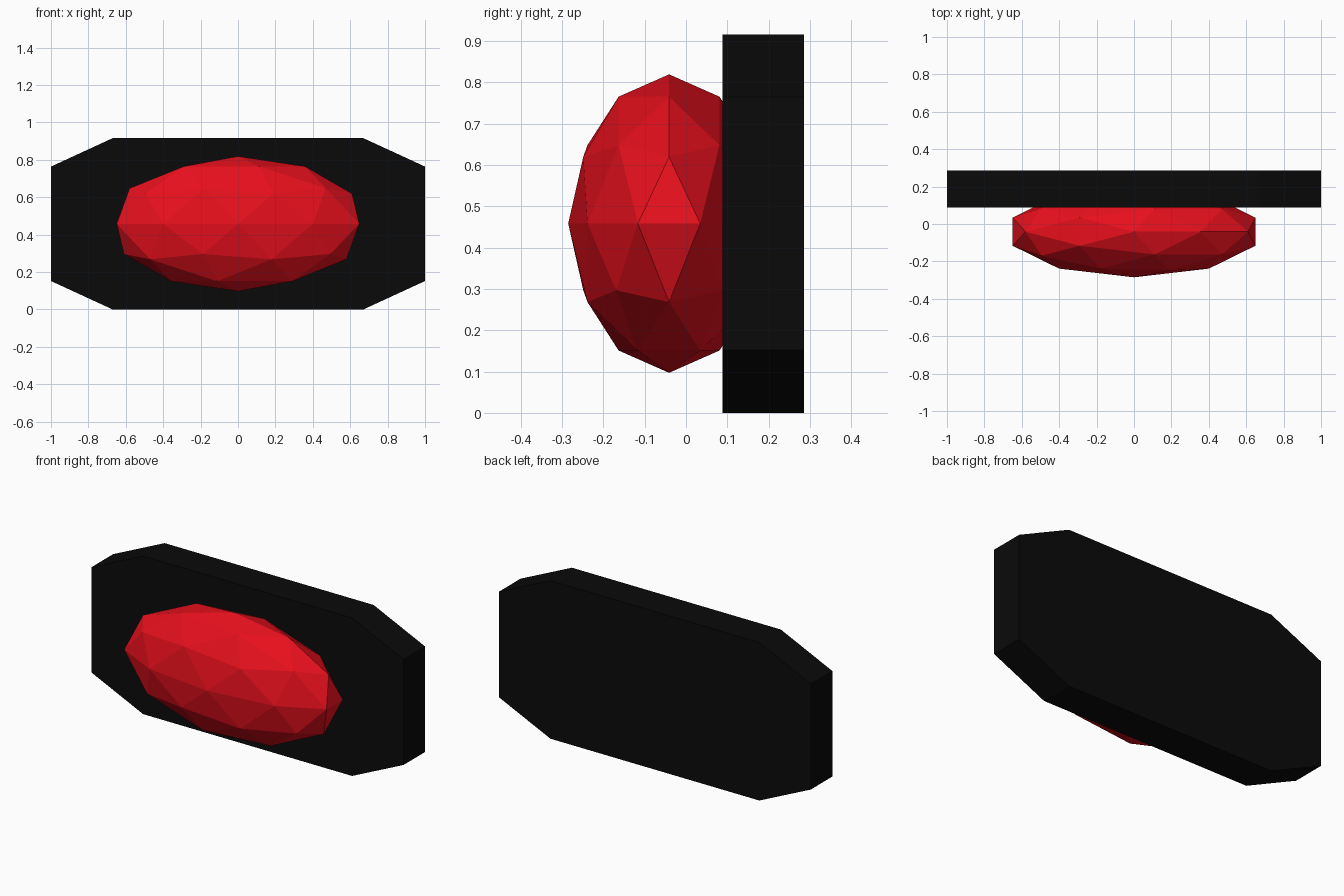
import bpy, bmesh

if "Cube" in bpy.data.objects:
    bpy.data.objects.remove(bpy.data.objects["Cube"])


def material(name, color):
    m = bpy.data.materials.new(name)
    m.diffuse_color = color
    m.use_nodes = True
    m.node_tree.nodes["Principled BSDF"].inputs["Base Color"].default_value = m.diffuse_color
    return m


def add_object(name, bm, mat):
    bmesh.ops.recalc_face_normals(bm, faces=bm.faces)
    mesh = bpy.data.meshes.new(name)
    bm.to_mesh(mesh)
    bm.free()
    mesh.materials.append(mat)
    obj = bpy.data.objects.new(name, mesh)
    bpy.context.collection.objects.link(obj)
    return obj


# Backing plate: chamfered octagon profile extruded in depth
MID = 0.458
FRONT, BACK = 0.088, 0.285
outline = [(1, 0.306), (0.67, MID), (-0.67, MID), (-1, 0.306),
           (-1, -0.306), (-0.67, -MID), (0.67, -MID), (1, -0.306)]
bm = bmesh.new()
face = bm.faces.new([bm.verts.new((x, FRONT, MID + z)) for x, z in outline])
ext = bmesh.ops.extrude_face_region(bm, geom=[face], use_keep_orig=True)
moved = [g for g in ext["geom"] if isinstance(g, bmesh.types.BMVert)]
bmesh.ops.translate(bm, verts=moved, vec=(0, BACK - FRONT, 0))
add_object("backing_plate", bm, material("black", (0.003, 0.003, 0.003, 1)))

# Faceted lens: squashed icosphere half sunk in the plate
bm = bmesh.new()
bmesh.ops.create_icosphere(bm, subdivisions=2, radius=1)
lens = add_object("lens", bm, material("red", (0.8, 0.005, 0.012, 1)))
lens.scale = (0.682, 0.244, 0.361)
lens.location = (0, -0.041, MID)
